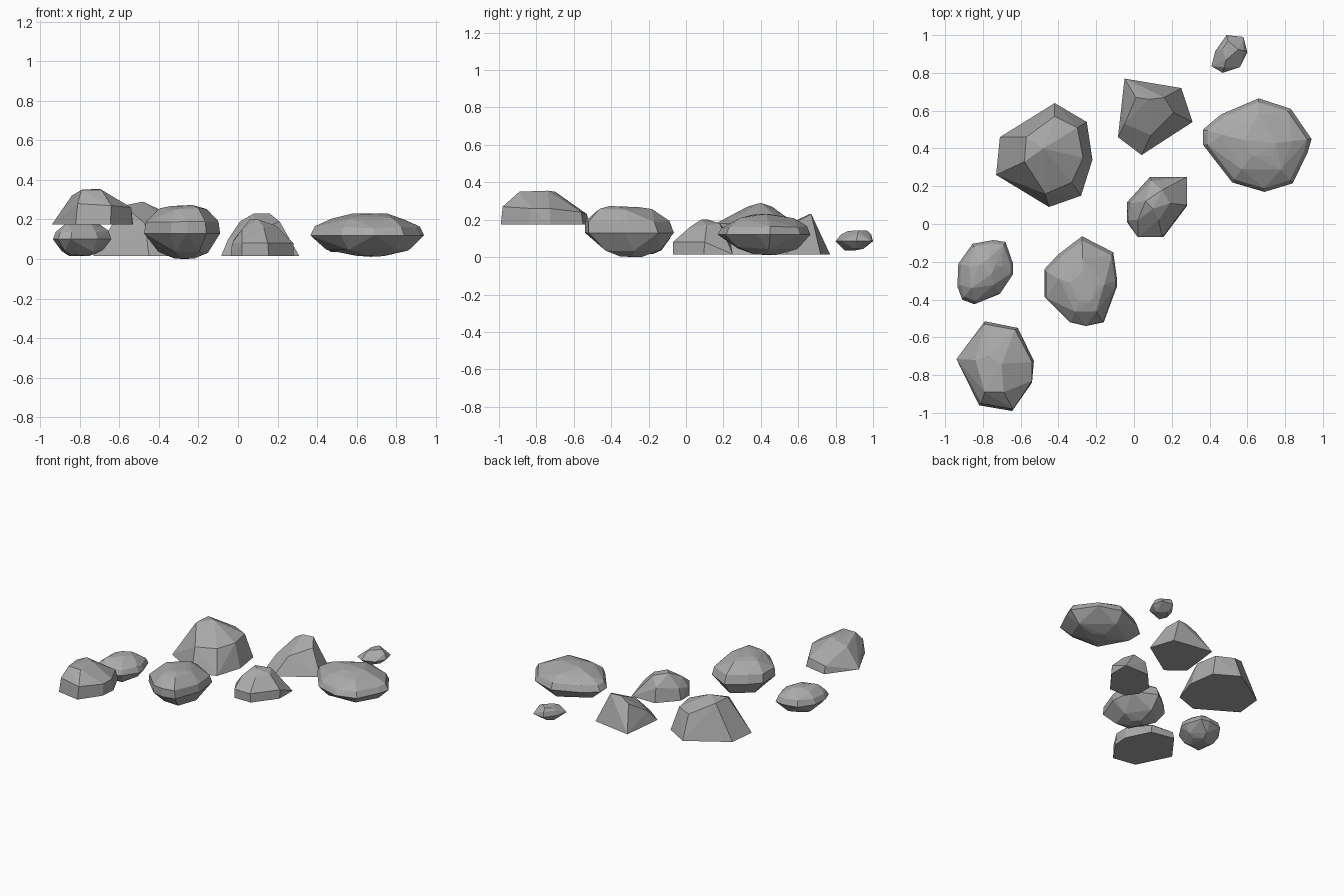
import bpy
import bmesh
import random
from mathutils import Vector

UNIT = 0.01  # all plan and height values below are in hundredths

if "Cube" in bpy.data.objects:
    bpy.data.objects.remove(bpy.data.objects["Cube"], do_unlink=True)

# One stone colour for every boulder
stone = bpy.data.materials.new("stone_grey")
stone.use_nodes = True
grey = (0.4, 0.4, 0.4, 1)
stone.diffuse_color = grey
stone.node_tree.nodes["Principled BSDF"].inputs["Base Color"].default_value = grey


def rock(name, outline, rings, crown=(), chip=0.0, seed=0):
    """Convex faceted stone: the plan outline is repeated at each ring
    (height, scale, shift x, shift y), then capped by loose crown points."""
    rng = random.Random(seed)
    centre = sum((Vector(p) for p in outline), Vector((0, 0))) / len(outline)
    points = [Vector(p) for p in crown]
    for height, scale, dx, dy in rings:
        # Smaller rings use fewer corners so the facets stay broad
        step = 1 if scale > 0.8 else 2
        for corner in outline[::step]:
            flat = centre + (Vector(corner) - centre) * scale + Vector((dx, dy))
            wobble = 0 if scale == 1 else rng.uniform(-chip, chip)
            points.append(Vector((flat.x, flat.y, height + wobble)))

    bm = bmesh.new()
    for p in points:
        bm.verts.new(p * UNIT)
    hull = bmesh.ops.convex_hull(bm, input=bm.verts)
    spare = {g for g in hull["geom_interior"] + hull["geom_unused"]
             if isinstance(g, bmesh.types.BMVert)}
    bmesh.ops.delete(bm, geom=list(spare), context="VERTS")
    # Merge nearly coplanar triangles into broad facets
    bmesh.ops.dissolve_limit(bm, angle_limit=0.06, verts=bm.verts, edges=bm.edges)
    bmesh.ops.recalc_face_normals(bm, faces=bm.faces)

    mesh = bpy.data.meshes.new(name)
    bm.to_mesh(mesh)
    bm.free()
    mesh.materials.append(stone)
    obj = bpy.data.objects.new(name, mesh)
    bpy.context.collection.objects.link(obj)
    return obj


# Flat-bottomed boulders with a flared foot
rock("tall_boulder",
     [(-42, 64), (-25, 54), (-22, 34), (-28, 15), (-45, 9), (-73, 26), (-71, 46)],
     [(1.5, 1, 0, 0)],
     crown=[(-42, 57, 19), (-30, 51, 19), (-27, 35, 19), (-33, 22, 18),
            (-47, 16, 18), (-57, 46, 27), (-58, 33, 27), (-48, 40, 29)])

rock("wedge_boulder",
     [(-5, 77), (25, 72), (31, 54), (4, 36.5), (-8.5, 46)],
     [(1.5, 1, 0, 0)],
     crown=[(1, 67, 19), (8, 66, 23), (16, 67, 23), (21, 59, 19),
            (9, 47, 14), (-5, 53, 10)])

rock("corner_boulder",
     [(8.5, 25), (28, 25), (28, 9.5), (15.5, -7), (2, -7), (-3.7, 1), (-3.7, 11.5)],
     [(1.5, 1, 0, 0)],
     crown=[(28, 10, 8), (15, -7, 8), (2, -7, 8), (-3, 2, 8), (-2, 11, 10),
            (9, 23, 12), (2, 2, 15), (13, 2, 16), (19, 11, 17),
            (15, 18, 18), (6, 12, 20), (10, 8, 20)])

rock("raised_boulder",
     [(-79, -51.5), (-61.5, -55), (-53, -72.5), (-54, -84),
      (-64.5, -99), (-82, -96), (-94, -71.5)],
     [(17.5, 1, 0, 0)],
     crown=[(-81, -95, 28), (-64, -98, 27), (-54, -83, 26), (-54, -73, 26),
            (-79, -53, 23), (-63, -56, 24), (-84, -72, 32), (-79, -89, 35),
            (-69, -89, 35), (-70, -74, 35.5), (-77, -70, 35)])

# Rounded stones, widest at the waist
rock("wide_stone",
     [(66, 66.5), (83, 61), (94, 45), (92, 38), (84, 21.5), (69, 17),
      (52, 22), (36.5, 42), (36.5, 50), (46, 58)],
     [(1.5, 0.25, 1, 0), (5, 0.72, 0, 0), (12, 1, 0, 0),
      (16, 0.92, 0, 0), (20.5, 0.65, 0, 0), (22.5, 0.3, 1, 0)],
     chip=0.7, seed=3)

rock("round_stone",
     [(-27.5, -6.5), (-11, -15), (-9, -29), (-9, -33), (-16, -52),
      (-25.5, -54), (-34, -52), (-47.5, -38.5), (-47.5, -24), (-40, -16)],
     [(0, 0.25, 0, 2), (3.5, 0.65, 0, 2), (13, 1, 0, 0),
      (19, 0.95, 0, -1), (25.5, 0.62, 0, -2), (27, 0.35, 0, -2)],
     chip=0.4, seed=5)

rock("side_stone",
     [(-74.5, -8.5), (-68, -9.5), (-64, -21), (-64, -26.5), (-71, -37),
      (-84.5, -42.5), (-91, -40), (-93.5, -33), (-93, -21), (-85.5, -10.5)],
     [(2, 0.45, 0, 0), (4, 0.72, 0, 0), (10, 1, 0, 0),
      (14, 0.9, 0, 0), (18, 0.6, 0, 0), (19.5, 0.3, 1, 2)],
     chip=0.6, seed=8)

rock("small_pebble",
     [(49, 100), (58, 99), (60, 91), (56, 83), (47, 80), (41, 83.5), (43, 91.5)],
     [(4, 0.5, 0, 0), (8.5, 1, 0, 0), (12, 0.8, 0, 1), (14, 0.5, 0, 2)],
     chip=0.5, seed=2)
